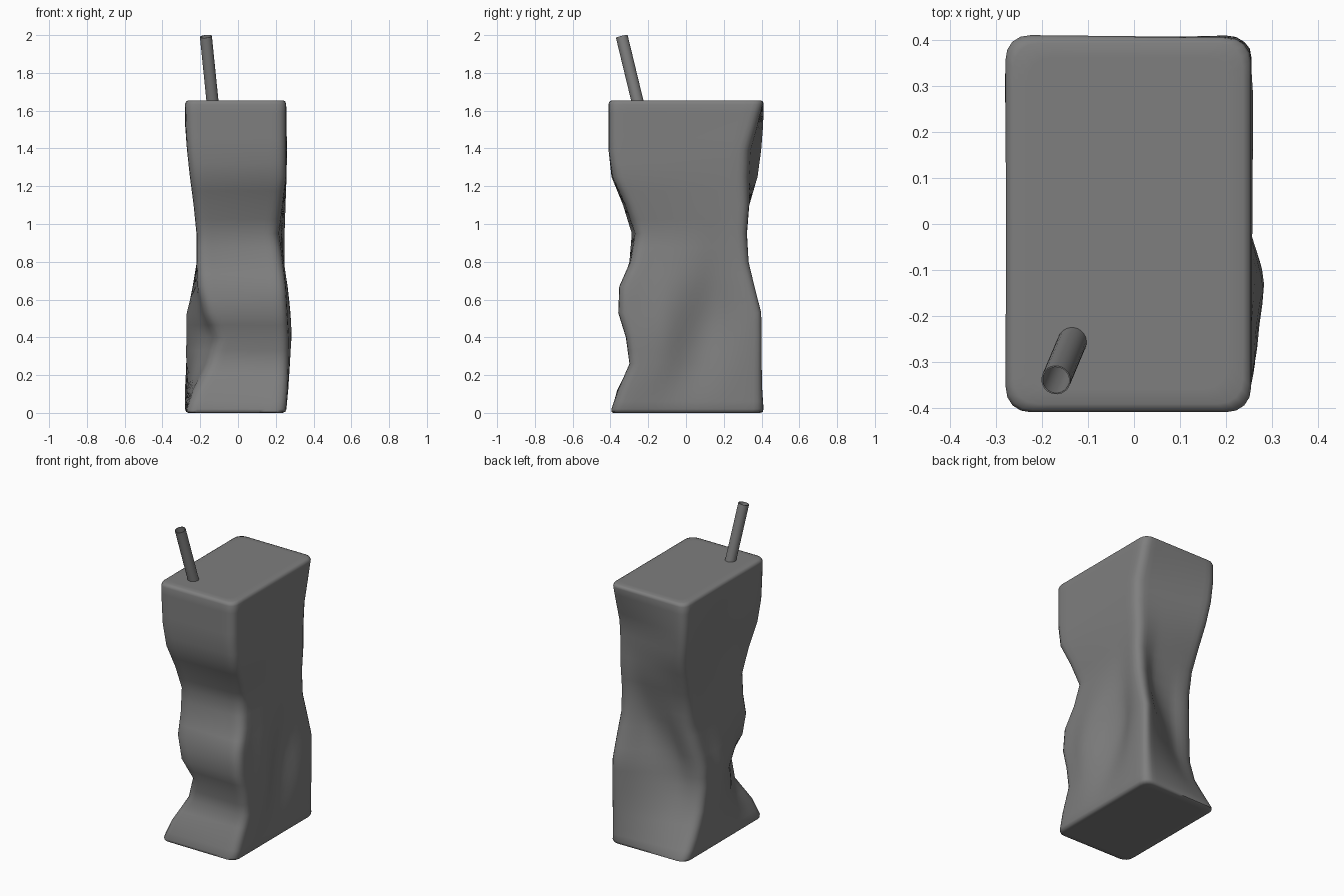
import bpy, bmesh, math
from mathutils import Vector

if "Cube" in bpy.data.objects:
    bpy.data.objects.remove(bpy.data.objects["Cube"])

GREY = bpy.data.materials.new("dark_grey")
GREY.diffuse_color = (.21, .21, .21, 1)
GREY.use_nodes = True
GREY.node_tree.nodes["Principled BSDF"].inputs["Base Color"].default_value = GREY.diffuse_color

def gauss(a, b, sa, sb):
    return math.exp(-(a / sa) ** 2 - (b / sb) ** 2)

def make_object(name, bm, angle):
    bmesh.ops.recalc_face_normals(bm, faces=bm.faces)
    me = bpy.data.meshes.new(name)
    bm.to_mesh(me)
    bm.free()
    me.materials.append(GREY)
    ob = bpy.data.objects.new(name, me)
    bpy.context.collection.objects.link(ob)
    bpy.ops.object.select_all(action='DESELECT')
    ob.select_set(True)
    bpy.context.view_layer.objects.active = ob
    bpy.ops.object.shade_smooth_by_angle(angle=math.radians(angle))
    return ob

def bridge(bm, a, b):
    n = len(a)
    for i in range(n):
        bm.faces.new((a[i], a[(i + 1) % n], b[(i + 1) % n], b[i]))

# Corner paths of the crumpled carton: z, then x,y for each vertical edge
# order: front left, front right, back right, back left
ROWS = [
    (0.000, -.28, -.397, .255, -.403, .255, .412, -.28, .412),
    (0.120, -.235, -.365, .264, -.36, .255, .412, -.285, .33),
    (0.260, -.16, -.295, .27, -.30, .255, .414, -.285, .24),
    (0.400, -.115, -.31, .27, -.32, .255, .416, -.283, .195),
    (0.530, -.175, -.35, .262, -.36, .255, .414, -.274, .20),
    (0.670, -.21, -.34, .254, -.355, .252, .375, -.243, .235),
    (0.800, -.22, -.30, .237, -.295, .247, .34, -.218, .265),
    (0.950, -.22, -.29, .213, -.267, .25, .327, -.22, .29),
    (1.100, -.235, -.335, .235, -.32, .253, .335, -.235, .335),
    (1.250, -.255, -.395, .255, -.39, .257, .328, -.25, .385),
    (1.390, -.27, -.41, .255, -.41, .26, .334, -.27, .405),
    (1.520, -.277, -.41, .255, -.41, .257, .374, -.28, .412),
    (1.655, -.28, -.41, .255, -.41, .255, .412, -.28, .412),
]

def row_at(z):
    for lo, hi in zip(ROWS, ROWS[1:]):
        if z <= hi[0]:
            t = (z - lo[0]) / (hi[0] - lo[0])
            return [p + (q - p) * t for p, q in zip(lo, hi)]
    return list(ROWS[-1])

def section(z, inset=0.0, r=0.055):
    v = row_at(z)
    c = [Vector((v[1 + 2 * i], v[2 + 2 * i])) for i in range(4)]
    mid = sum(c, Vector((0, 0))) / 4
    c = [p - Vector((math.copysign(inset, p.x - mid.x),
                     math.copysign(inset, p.y - mid.y))) for p in c]
    pts = []
    for i in range(4):
        p, prev, nxt = c[i], c[i - 1], c[(i + 1) % 4]
        a = p + (prev - p).normalized() * r
        b = p + (nxt - p).normalized() * r
        # rounded corner
        for k in range(5):
            t = k / 4
            w = .85 * 2 * t * (1 - t)
            d = (1 - t) ** 2 + w + t * t
            pts.append((a * (1 - t) ** 2 + p * w + b * t * t) / d)
        # flat side with dents and bulges, faded out at top and bottom
        e = nxt + (p - nxt).normalized() * r
        for k in range(1, 14):
            t = k / 14
            q = b.lerp(e, t)
            fade = min(1, 4 * t, 4 * (1 - t), 6 * z, 6 * (H - z))
            if i == 1:    # right side
                q.x += fade * (.025 * gauss(q.y + .14 - .2 * (z - .42), z - .42, .14, .27)
                               - .05 * gauss(q.y - .11 - .25 * (z - .45), z - .47, .15, .32))
            elif i == 2:  # back side
                q.y -= fade * .05 * gauss(q.x - .08 + .4 * (.85 - z), z - .64, .17, .3)
            elif i == 3:  # left side
                q.x -= fade * (.05 * gauss(q.y + .04, z - .38, .2, .23)
                               - .012 * gauss(q.y, z - 1.3, .2, .4))
            pts.append(q)
    return pts

# Carton body
bm = bmesh.new()
H = 1.655
levels = [(0, .05), (0, .018), (.006, .005), (.02, 0)]
for lo, hi in zip(ROWS, ROWS[1:]):
    levels += [((lo[0] + hi[0]) / 2, 0), (hi[0], 0)]
levels = levels[:-1] + [(H - .02, 0), (H - .006, .005), (H, .018), (H, .05)]
rings = [[bm.verts.new((p.x, p.y, z)) for p in section(z, ins)] for z, ins in levels]
for a, b in zip(rings, rings[1:]):
    bridge(bm, a, b)
bm.faces.new(rings[0][::-1])
bm.faces.new(rings[-1])
make_object("carton", bm, 60)

# Hollow drinking straw leaning out of the top
bm = bmesh.new()
base, tip = Vector((-.13, -.245, 1.60)), Vector((-.17, -.34, 1.993))
rot = (tip - base).to_track_quat('Z', 'Y')
loops = []
for centre, rad in ((base, .032), (tip, .032), (tip, .029), (base, .029)):
    loops.append([bm.verts.new(centre + rot @ Vector((rad * math.cos(a), rad * math.sin(a), 0)))
                  for a in (2 * math.pi * i / 24 for i in range(24))])
for i in range(4):
    bridge(bm, loops[i], loops[(i + 1) % 4])
make_object("straw", bm, 40)
